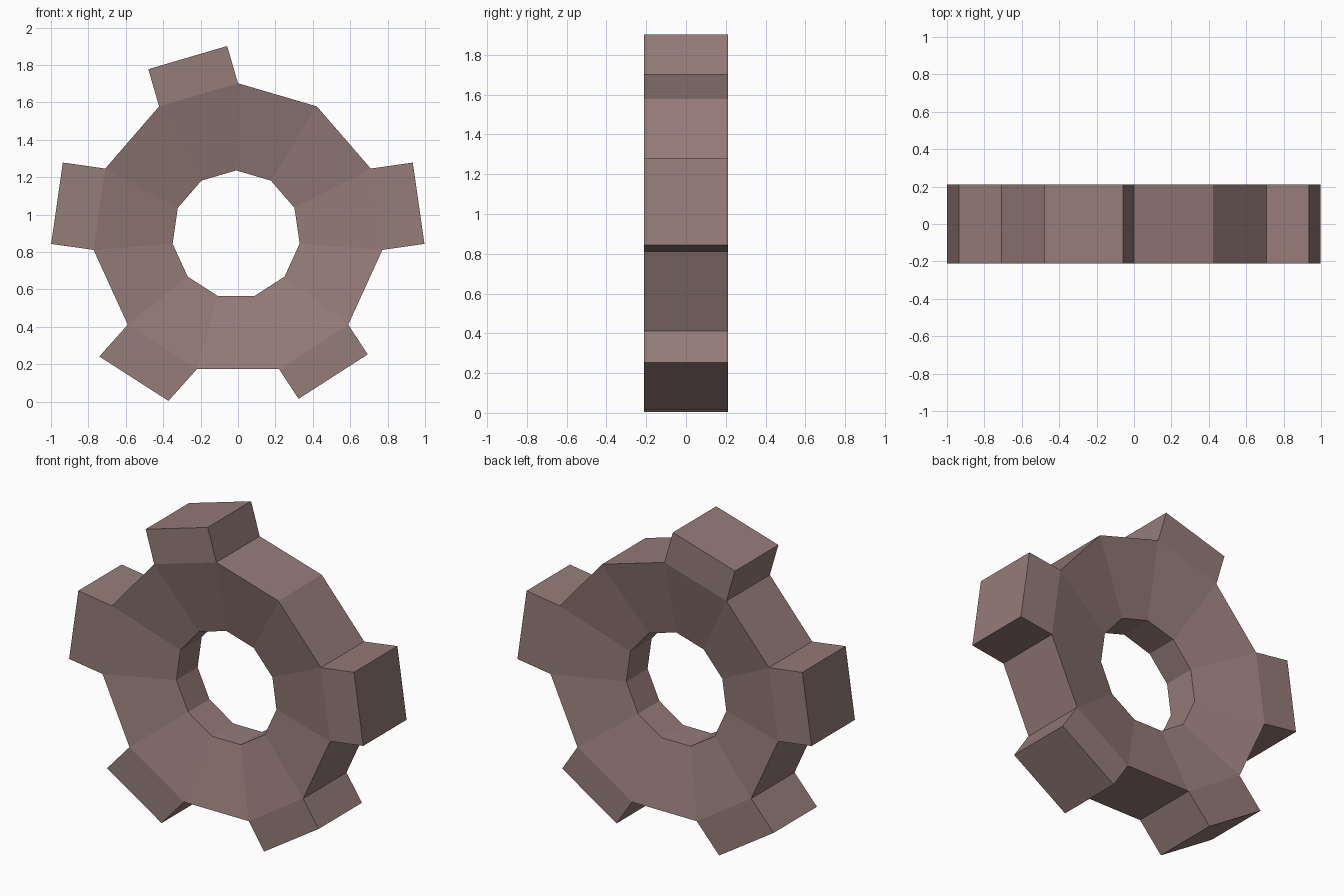
import bpy, bmesh
from math import sin, cos, tau
from mathutils import Vector

if "Cube" in bpy.data.objects:
    bpy.data.objects.remove(bpy.data.objects["Cube"])

SIDES = 11
bm = bmesh.new()


def ring(radius, cx, cz, y):
    """Loop of vertices in the xz plane, starting at the top, clockwise from the front."""
    return [bm.verts.new((cx + radius * sin(tau * k / SIDES), y,
                          cz + radius * cos(tau * k / SIDES))) for k in range(SIDES)]


# Ring body: wide rim, thinner slightly off-centre hub hole
loops = [ring(0.78, 0, 0.922, -0.21), ring(0.78, 0, 0.922, 0.21),
         ring(0.343, -0.01, 0.893, 0.108), ring(0.343, -0.01, 0.893, -0.098)]
rim = []
for i in range(4):
    a, b = loops[i], loops[(i + 1) % 4]
    for k in range(SIDES):
        n = (k + 1) % SIDES
        face = bm.faces.new((a[k], a[n], b[n], b[k]))
        if i == 0:
            rim.append(face)
bmesh.ops.recalc_face_normals(bm, faces=bm.faces[:])

# Teeth: rim side number -> (x, z) push outwards
teeth = {10: (-0.058, 0.199), 2: (0.225, 0.032), 8: (-0.227, 0.032),
         4: (0.104, -0.159), 6: (-0.152, -0.17)}
for side, (dx, dz) in teeth.items():
    top = bmesh.ops.extrude_discrete_faces(bm, faces=[rim[side]])["faces"][0]
    bmesh.ops.translate(bm, verts=top.verts[:], vec=Vector((dx, 0, dz)))
bmesh.ops.recalc_face_normals(bm, faces=bm.faces[:])

mesh = bpy.data.meshes.new("gear_ring")
bm.to_mesh(mesh)
bm.free()
gear = bpy.data.objects.new("gear_ring", mesh)
bpy.context.collection.objects.link(gear)

mat = bpy.data.materials.new("dull_brown")
mat.diffuse_color = (0.30, 0.20, 0.19, 1)
mat.use_nodes = True
mat.node_tree.nodes["Principled BSDF"].inputs["Base Color"].default_value = mat.diffuse_color
mesh.materials.append(mat)
